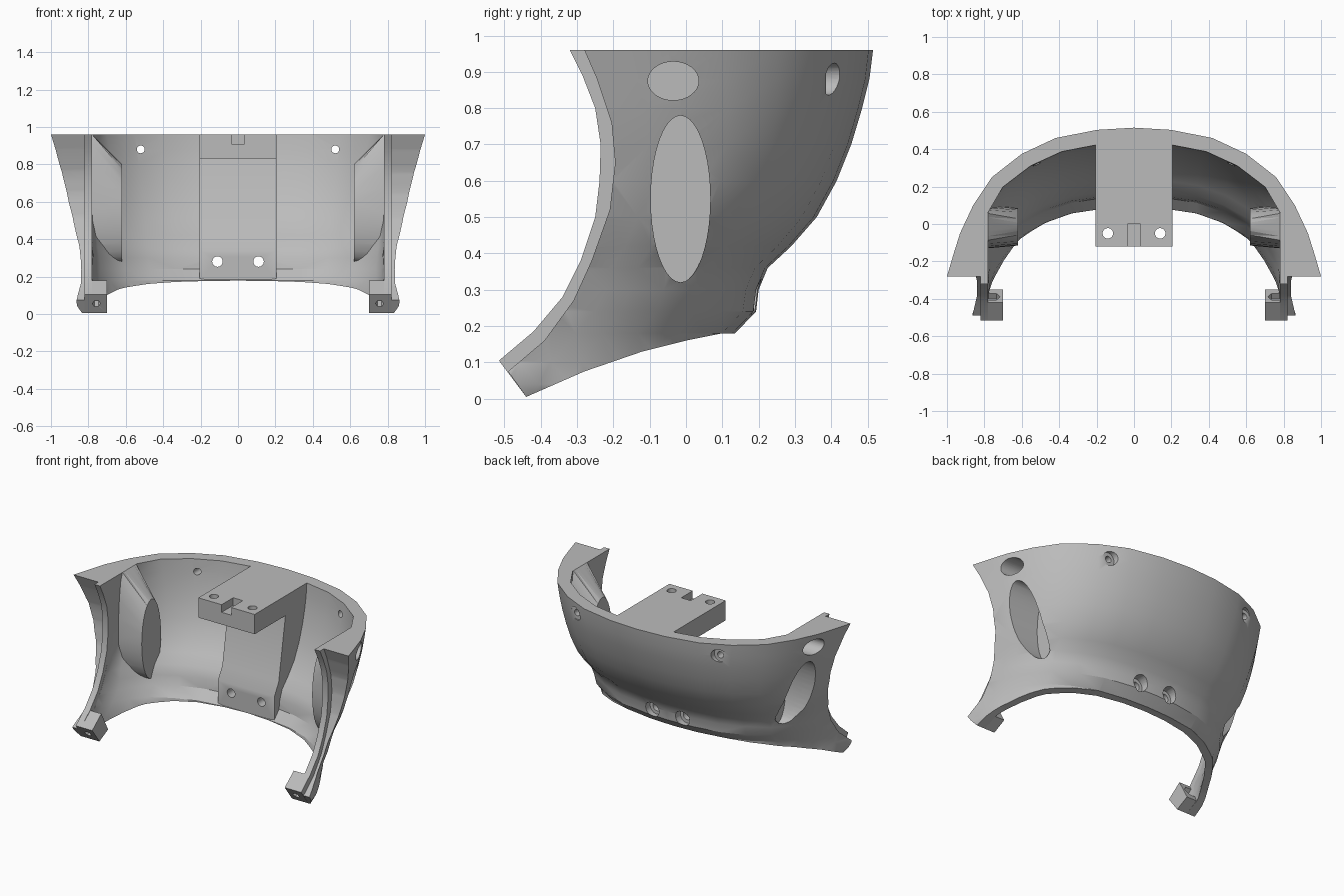
import bpy, bmesh, math
from mathutils import Matrix, Vector

if "Cube" in bpy.data.objects:
    bpy.data.objects.remove(bpy.data.objects["Cube"])

grey = bpy.data.materials.new("plain grey")
grey.use_nodes = True
grey.diffuse_color = (0.5, 0.5, 0.5, 1)
grey.node_tree.nodes["Principled BSDF"].inputs["Base Color"].default_value = (0.5, 0.5, 0.5, 1)


def build(name, *stacks):
    """Closed solid from one or more stacks of matching point rings."""
    bm = bmesh.new()
    for stack in stacks:
        rings = [[bm.verts.new(p) for p in ring] for ring in stack]
        for a, b in zip(rings, rings[1:]):
            for i in range(len(a)):
                j = (i + 1) % len(a)
                bm.faces.new((a[i], a[j], b[j], b[i]))
        bm.faces.new(rings[0])
        bm.faces.new(rings[-1])
    bmesh.ops.recalc_face_normals(bm, faces=bm.faces[:])
    bmesh.ops.triangulate(bm, faces=bm.faces[:])
    mesh = bpy.data.meshes.new(name)
    bm.to_mesh(mesh)
    bm.free()
    mesh.materials.append(grey)
    obj = bpy.data.objects.new(name, mesh)
    bpy.context.collection.objects.link(obj)
    return obj


def prism(profile, x0, x1):
    """Side profile of (y, z) points pushed along x."""
    return [[(x, y, z) for y, z in profile] for x in (x0, x1)]


def hole(start, axis, steps, sides=24, squash=1.0):
    """Stepped round cutter; steps are (distance, radius), squash stretches z."""
    turn = Vector(axis).to_track_quat('Z', 'Y').to_matrix().to_4x4()
    place = Matrix.Translation(start) @ Matrix.Diagonal((1, 1, squash, 1)) @ turn
    angles = [i * math.tau / sides for i in range(sides)]
    return [[place @ Vector((r * math.cos(a), r * math.sin(a), d)) for a in angles]
            for d, r in steps]


def combine(obj, tool, operation):
    mod = obj.modifiers.new(operation.lower(), 'BOOLEAN')
    mod.operation = operation
    mod.solver = 'EXACT'
    mod.object = tool
    obj.modifiers.new("triangles", 'TRIANGULATE')
    tool.hide_render = True
    if tool not in tools:
        tools.append(tool)


# Plan curve of half the wall (sideways, backwards), front edge to back
PLAN = [(1, 0), (0.965, 0.15), (0.93, 0.29), (0.86, 0.478), (0.76, 0.667),
        (0.6, 0.824), (0.42, 0.93), (0.2, 0.985), (0, 1)]
# Height, half width, back, front, thickness
LEVELS = [(1.05, 1.025, 0.525, -0.32, 0.08), (0.96, 1.0, 0.515, -0.28, 0.078),
          (0.88, 0.977, 0.505, -0.25, 0.075), (0.8, 0.955, 0.485, -0.22, 0.07),
          (0.7, 0.928, 0.455, -0.2, 0.065), (0.6, 0.905, 0.415, -0.2, 0.06),
          (0.5, 0.882, 0.36, -0.22, 0.055), (0.42, 0.865, 0.29, -0.25, 0.05),
          (0.36, 0.852, 0.225, -0.28, 0.045), (0.3, 0.843, 0.2, -0.3, 0.045),
          (0.24, 0.838, 0.193, -0.33, 0.045), (0.18, 0.84, 0.135, -0.38, 0.045),
          (0.1, 0.857, 0.13, -0.46, 0.045), (0.04, 0.87, 0.13, -0.5, 0.045),
          (-0.05, 0.83, 0.13, -0.52, 0.045)]


def section(level, inset, limit):
    """Wall curve at one height, moved inwards by a share of the thickness."""
    z, w, back, front, t = level
    w, back = w - inset * t, back - inset * t
    half = [(w, -0.65)] + [(w * px, front + (back - front) * py) for px, py in PLAN]
    half = [(min(x, limit), y, z) for x, y in half]
    return half + [(-x, y, z) for x, y, z in reversed(half[:-1])]


tools = []

# Curved shell trimmed to its side outline
EDGE = [(-0.28, 0.96), (-0.245, 0.88), (-0.205, 0.76), (-0.195, 0.65), (-0.21, 0.52),
        (-0.26, 0.38), (-0.31, 0.27), (-0.39, 0.16), (-0.49, 0.075)]
BOTTOM = [(-0.44, 0.005), (-0.28, 0.075), (-0.12, 0.13), (0, 0.16), (0.1, 0.18)]
shell = build("shell", [section(v, 0, 2) + section(v, 1, 0.78)[::-1] for v in LEVELS])
trim = build("trim", prism(EDGE + BOTTOM + [(0.7, 0.18), (0.7, 0.96)], -1.2, 1.2))
core = build("core", [section(v, 0.5, 2) for v in LEVELS])
combine(shell, trim, 'INTERSECT')

# Centre bracket with top plate and sloping rib
bracket = build("centre_bracket", prism(
    [(-0.12, 0.96), (-0.12, 0.83), (0.2, 0.83), (0.13, 0.42), (0.085, 0.34),
     (0.085, 0.183), (0.6, 0.183), (0.6, 0.96)], -0.205, 0.205))
combine(bracket, core, 'INTERSECT')

LIP = [(-0.32, 0.96), (-0.285, 0.89), (-0.25, 0.8), (-0.235, 0.7), (-0.238, 0.6),
       (-0.25, 0.5), (-0.29, 0.38), (-0.34, 0.28), (-0.42, 0.185), (-0.515, 0.105)]
parts = [shell, bracket]
shell_holes = []
bracket_holes = [prism([(-0.2, 0.91), (0, 0.91), (0, 1.1), (-0.2, 1.1)], -0.035, 0.035)]

for s, side in ((1, "left"), (-1, "right")):
    # Front lip
    inner_edge = [(y + 0.02, z) for y, z in reversed(EDGE)]
    lip = build(side + "_front_lip", prism(LIP + inner_edge, s * 0.78, s * 0.82))

    # Foot with bolt hole and nut pocket
    foot = build(side + "_foot", prism(
        [(-0.515, 0.105), (-0.44, 0.005), (-0.35, 0.05), (-0.42, 0.18)], s * 0.70, s * 0.82))
    bolt = hole((s * 0.757, -0.558, -0.005), (0, 0.8, 0.6),
                [(0, 0.022), (0.17, 0.022), (0.17, 0.042), (0.4, 0.042)], 6)
    combine(foot, build("bolt_cutter", bolt), 'DIFFERENCE')

    # Inner housing around the side pockets, sloping up to the rim
    face, base = [], []
    for i in range(28):
        c, d = math.cos(i * math.tau / 28), math.sin(i * math.tau / 28)
        face.append((s * 0.62, -0.015 + 0.1 * c, 0.54 + 0.26 * d))
        base.append((s * 0.78, -0.015 + 0.115 * c,
                     0.54 + (0.42 * min(1, 1.4 * d) if d > 0 else 0.27 * d)))
    root = [(s * 0.98, y, z) for x, y, z in base]
    housing = build(side + "_pocket_housing", [face, base, root])
    combine(housing, core, 'INTERSECT')

    # Oval side pockets
    pockets = [hole((s * 0.66, -0.015, 0.55), (s, 0, 0), [(0, 0.082), (0.6, 0.082)], 40, 2.8),
               hole((s * 0.79, -0.035, 0.875), (s, 0, 0), [(0, 0.07), (0.5, 0.07)], 32, 0.76)]
    combine(housing, build("pocket_cutter", *pockets), 'DIFFERENCE')

    # Counterbored screw holes, upper pair and lower pair
    upper = hole((s * 0.52, 0.1, 0.88), (0, 1, 0),
                 [(0, 0.021), (0.285, 0.021), (0.285, 0.044), (0.6, 0.044)])
    lower = hole((s * 0.11, -0.3, 0.28), (0, 1, 0),
                 [(0, 0.028), (0.445, 0.028), (0.445, 0.05), (1, 0.05)])
    shell_holes += pockets + [upper, lower]

    # Vertical holes in the top plate
    bracket_holes += [lower, hole((s * 0.14, -0.05, 0.75), (0, 0, 1), [(0, 0.028), (0.4, 0.028)])]
    parts += [lip, foot, housing]

combine(shell, build("shell_cutter", *shell_holes), 'DIFFERENCE')
combine(bracket, build("bracket_cutter", *bracket_holes), 'DIFFERENCE')

# Apply the cuts, then drop the cutters
bpy.context.view_layer.update()
graph = bpy.context.evaluated_depsgraph_get()
results = [bpy.data.meshes.new_from_object(p.evaluated_get(graph)) for p in parts]
for part, mesh in zip(parts, results):
    part.modifiers.clear()
    part.data = mesh
    # Smooth curved faces, keep edges sharp
    mesh.shade_smooth()
    mesh.set_sharp_from_angle(angle=math.radians(30))
for tool in tools:
    bpy.data.objects.remove(tool)
